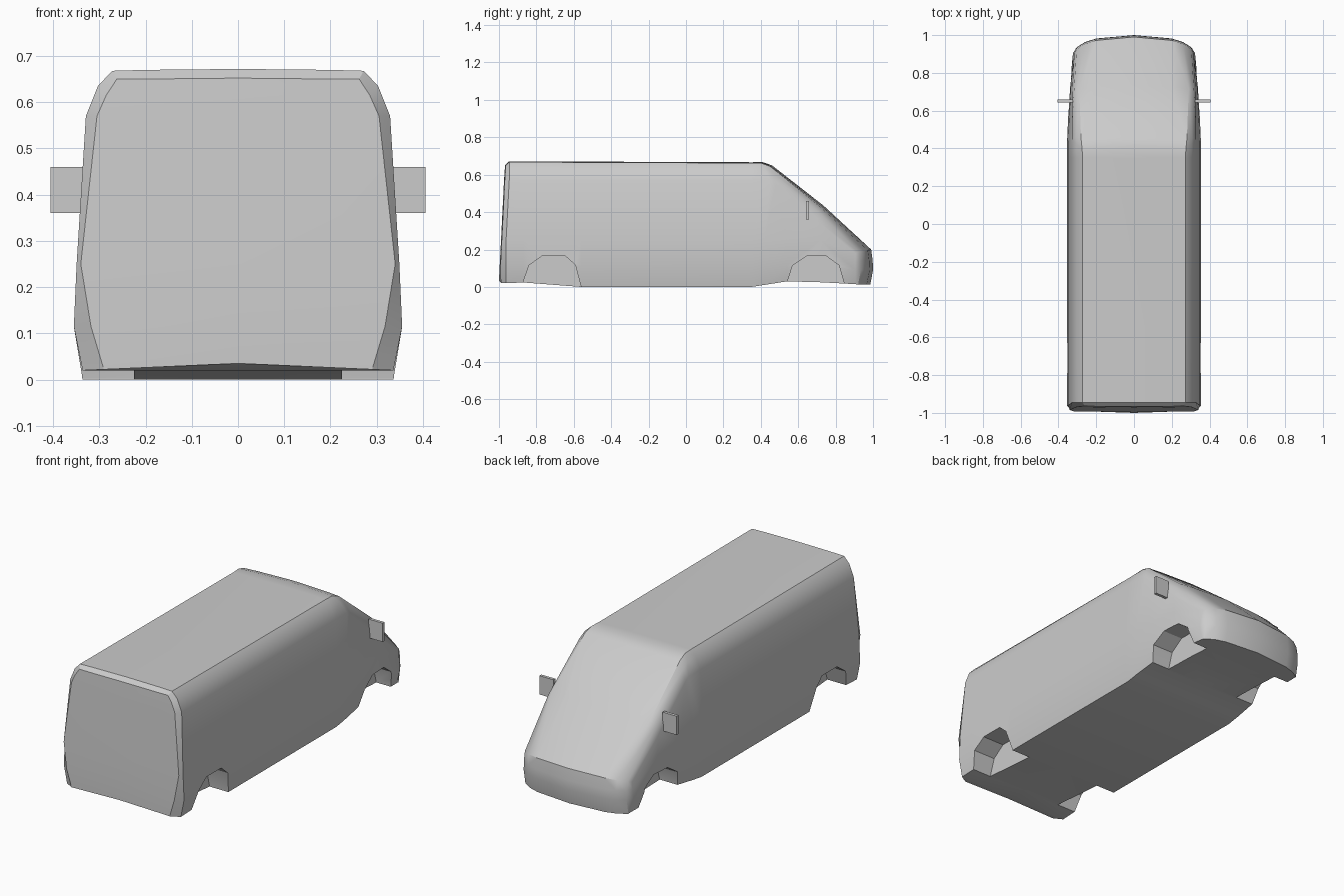
import bpy, bmesh, math

cube = bpy.data.objects.get("Cube")
if cube:
    bpy.data.objects.remove(cube)

grey = bpy.data.materials.new("body_grey")
grey.use_nodes = True
COLOUR = (0.6, 0.6, 0.6, 1)
grey.diffuse_color = COLOUR
grey.node_tree.nodes["Principled BSDF"].inputs["Base Color"].default_value = COLOUR


def make_object(name, bm):
    bmesh.ops.recalc_face_normals(bm, faces=bm.faces)
    mesh = bpy.data.meshes.new(name)
    bm.to_mesh(mesh)
    bm.free()
    mesh.materials.append(grey)
    obj = bpy.data.objects.new(name, mesh)
    bpy.context.collection.objects.link(obj)
    return obj


def prism(name, outline, x0, x1):
    """Extrude a side outline of (y, z) points along x."""
    bm = bmesh.new()
    face = bm.faces.new([bm.verts.new((x0, y, z)) for y, z in outline])
    ext = bmesh.ops.extrude_face_region(bm, geom=[face])
    moved = [v for v in ext["geom"] if isinstance(v, bmesh.types.BMVert)]
    bmesh.ops.translate(bm, verts=moved, vec=(x1 - x0, 0, 0))
    return make_object(name, bm)


def lower(y, z, scale=1.0, waist=0.115, mid=0.25):
    """Half section from floor centre up to the belt line."""
    return [(0, y, z), (0.336 * scale, y, z),
            (0.355 * scale, y, waist), (0.349 * scale, y, mid)]


def roof(y):
    """Half section from the eave to the roof centre."""
    top = 0.668 - 0.004 * y
    return [(0.329, y, 0.57), (0.303, y, 0.635), (0.272, y, top - 0.004),
            (0.2, y, top - 0.002), (0, y, top)]


# Half body sections, tail to nose
tail = [(0, -1, 0.035), (0.29, -0.99, 0.022), (0.318, -0.992, 0.115),
        (0.34, -0.985, 0.25), (0.305, -0.969, 0.57), (0.285, -0.966, 0.615),
        (0.262, -0.964, 0.65), (0.2, -0.965, 0.65), (0, -0.967, 0.652)]
sections = [
    tail,
    lower(-0.962, 0.02) + roof(-0.945),
    lower(-0.87, 0.024) + roof(-0.87),
    lower(-0.56, 0.0) + roof(-0.56),
    lower(0.35, 0.0) + roof(0.35),
    lower(0.42, 0.011) + [(0.329, 0.45, 0.57), (0.303, 0.42, 0.635),
                          (0.275, 0.4, 0.663), (0.2, 0.405, 0.665), (0, 0.41, 0.667)],
    lower(0.54, 0.03, 0.985) + [(0.329, 0.48, 0.55), (0.307, 0.46, 0.61),
                                (0.28, 0.45, 0.645), (0.2, 0.455, 0.647), (0, 0.46, 0.65)],
    lower(0.72, 0.025, 0.96) + [(0.327, 0.70, 0.355), (0.317, 0.71, 0.40),
                                (0.29, 0.715, 0.43), (0.2, 0.725, 0.433), (0, 0.735, 0.435)],
    lower(0.905, 0.015, 0.91, 0.09, 0.14) + [
        (0.316, 0.905, 0.18), (0.304, 0.925, 0.186), (0.26, 0.953, 0.192),
        (0.2, 0.972, 0.196), (0, 0.99, 0.2)],
]

bm = bmesh.new()
rings = [[bm.verts.new(p) for p in s] for s in sections]
for a, b in zip(rings, rings[1:]):
    for i in range(len(a) - 1):
        bm.faces.new((a[i], a[i + 1], b[i + 1], b[i]))

# Tail panel, closed on a centre column
r = rings[0]
centre = [r[0]] + [bm.verts.new((0, v.co.y - 0.004, v.co.z)) for v in r[2:6]]
for i in range(4):
    bm.faces.new((r[i + 1], r[i + 2], centre[i + 1], centre[i]))
bm.faces.new([centre[4]] + r[5:])

# Rounded nose panel, columns dropped from the bonnet edge
r = rings[-1]
columns = [r[1:5]]
for v in r[5:]:
    columns.append([bm.verts.new((v.co.x, v.co.y + dy, z))
                    for dy, z in ((-0.005, 0.012), (0.01, 0.09), (0.008, 0.14))] + [v])
for a, b in zip(columns, columns[1:]):
    for i in range(3):
        bm.faces.new((a[i], a[i + 1], b[i + 1], b[i]))
bm.faces.new([r[0]] + [c[0] for c in columns])
body = make_object("van_body", bm)

mirror = body.modifiers.new("Mirror", 'MIRROR')
mirror.use_clip = True
mirror.merge_threshold = 0.0005

# Wheel wells cut into both sides
rear_arch = [(-0.872, -0.1), (-0.872, 0.02), (-0.84, 0.115), (-0.77, 0.165),
             (-0.645, 0.165), (-0.592, 0.118), (-0.562, 0.004), (-0.562, -0.1)]
front_arch = [(0.543, -0.1), (0.543, 0.03), (0.57, 0.115), (0.645, 0.165),
              (0.75, 0.165), (0.818, 0.115), (0.845, 0.02), (0.845, -0.1)]
cutters = []
for end, arch in (("rear", rear_arch), ("front", front_arch)):
    for side, s in (("left", 1), ("right", -1)):
        cutter = prism(f"{end}_{side}_well_cutter", arch, 0.225 * s, 0.5 * s)
        cutter.hide_render = True
        cut = body.modifiers.new(cutter.name, 'BOOLEAN')
        cut.operation = 'DIFFERENCE'
        cut.solver = 'EXACT'
        cut.object = cutter
        cutters.append(cutter)

# Bake the cuts so edge sharpness follows the final surface
bpy.context.view_layer.update()
evaluated = body.evaluated_get(bpy.context.evaluated_depsgraph_get())
final = bpy.data.meshes.new_from_object(evaluated)
body.modifiers.clear()
body.data = final
for cutter in cutters:
    bpy.data.objects.remove(cutter)

bpy.ops.object.select_all(action='DESELECT')
body.select_set(True)
bpy.context.view_layer.objects.active = body
bpy.ops.object.shade_smooth_by_angle(angle=math.radians(32))

# Wing mirrors
for side, s in (("left", 1), ("right", -1)):
    prism(f"{side}_wing_mirror",
          [(0.642, 0.36), (0.658, 0.36), (0.658, 0.46), (0.642, 0.46)],
          0.322 * s, 0.405 * s)
